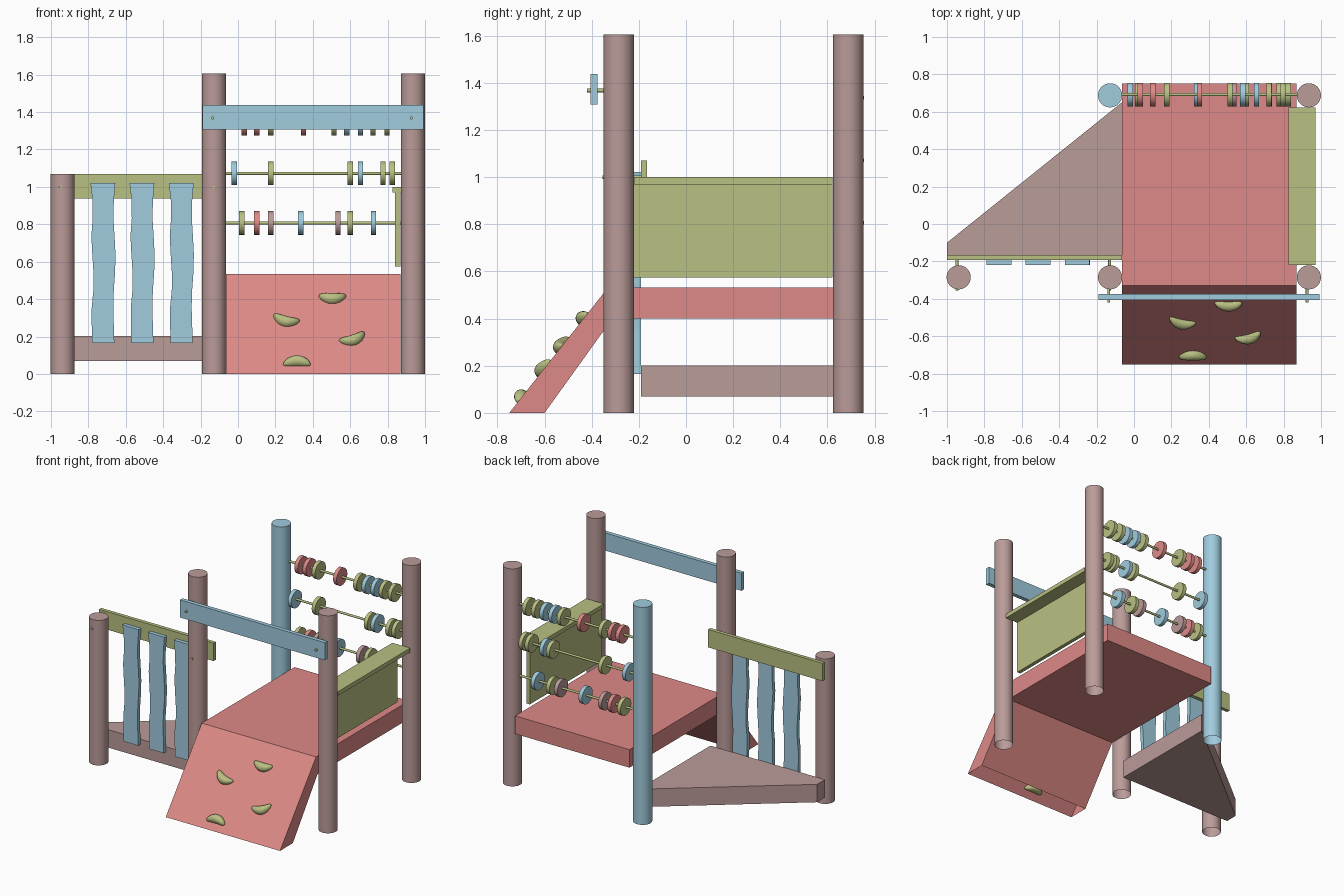
import bpy, bmesh, math
from mathutils import Matrix, Vector

if "Cube" in bpy.data.objects:
    bpy.data.objects.remove(bpy.data.objects["Cube"])


def colour(name, rgb):
    m = bpy.data.materials.new(name)
    lin = [c / 12.92 if c <= 0.04045 else ((c + 0.055) / 1.055) ** 2.4 for c in rgb]
    m.diffuse_color = (*lin, 1)
    m.use_nodes = True
    m.node_tree.nodes["Principled BSDF"].inputs["Base Color"].default_value = m.diffuse_color
    return m


RED = colour("coral red", (0.87, 0.54, 0.53))
MAUVE = colour("dusty mauve", (0.73, 0.61, 0.60))
OLIVE = colour("olive green", (0.73, 0.755, 0.51))
BLUE = colour("pale blue", (0.63, 0.80, 0.87))


def finish(bm, name, mat, smooth=False):
    bmesh.ops.recalc_face_normals(bm, faces=bm.faces)
    me = bpy.data.meshes.new(name)
    bm.to_mesh(me)
    bm.free()
    me.materials.append(mat)
    ob = bpy.data.objects.new(name, me)
    bpy.context.collection.objects.link(ob)
    if smooth:
        bpy.ops.object.select_all(action='DESELECT')
        ob.select_set(True)
        bpy.context.view_layer.objects.active = ob
        bpy.ops.object.shade_smooth_by_angle(angle=math.radians(40))
    return ob


def box(name, lo, hi, mat):
    bm = bmesh.new()
    bmesh.ops.create_cube(bm, size=1)
    for v in bm.verts:
        v.co = [(a + b) / 2 + c * (b - a) for a, b, c in zip(lo, hi, v.co)]
    return finish(bm, name, mat)


def rod(name, p, q, r, mat, sides=32, open_bottom=False):
    p, q = Vector(p), Vector(q)
    bm = bmesh.new()
    bmesh.ops.create_cone(bm, cap_ends=True, segments=sides, radius1=r, radius2=r,
                          depth=(q - p).length)
    if open_bottom:
        low = [f for f in bm.faces if len(f.verts) > 4 and f.calc_center_median().z < 0]
        bmesh.ops.delete(bm, geom=low, context='FACES_ONLY')
    turn = (q - p).to_track_quat('Z', 'Y').to_matrix().to_4x4()
    bmesh.ops.transform(bm, matrix=Matrix.Translation((p + q) / 2) @ turn, verts=bm.verts)
    return finish(bm, name, mat, True)


def prism(name, pts, offset, mat):
    """Extrude a flat outline of 3D points along offset."""
    bm = bmesh.new()
    f = bm.faces.new([bm.verts.new(p) for p in pts])
    ext = bmesh.ops.extrude_face_region(bm, geom=[f], use_keep_orig=True)
    vs = [g for g in ext['geom'] if isinstance(g, bmesh.types.BMVert)]
    bmesh.ops.translate(bm, vec=offset, verts=vs)
    return finish(bm, name, mat)


# Posts
YF, YB, XL, XM, XR = -0.285, 0.688, -0.9375, -0.128, 0.935
for name, x, y, h, mat in (("short_post", XL, YF, 1.07, MAUVE),
                           ("front_left_post", XM, YF, 1.605, MAUVE),
                           ("front_right_post", XR, YF, 1.605, MAUVE),
                           ("back_right_post", XR, YB, 1.605, MAUVE),
                           ("back_left_post", XM, YB, 1.605, BLUE)):
    rod(name, (x, y, 0), (x, y, h), 0.0645, mat, open_bottom=True)

# Main deck and low triangular step
box("deck", (-0.065, -0.33, 0.40), (0.868, 0.752, 0.533), RED)
prism("corner_step", [(-1, -0.1, 0.07), (-1, -0.192, 0.07), (-0.065, -0.192, 0.07),
                      (-0.065, 0.65, 0.07)], (0, 0, 0.132), MAUVE)

# Climbing ramp, open at its foot
ramp = prism("climbing_ramp", [(-0.065, -0.75, 0.0), (-0.065, -0.6, 0.0),
                               (-0.065, -0.305, 0.41), (-0.065, -0.33, 0.533)],
             (0.933, 0, 0), RED)
bm = bmesh.new()
bm.from_mesh(ramp.data)
foot = [f for f in bm.faces if f.calc_center_median().z < 0.01]
bmesh.ops.delete(bm, geom=foot, context='FACES_ONLY')
bm.to_mesh(ramp.data)
bm.free()

# Bean-shaped climbing holds lying on the ramp
slope = math.atan2(0.533, 0.42)
for i, (x, z, tilt, bend) in enumerate(((0.505, 0.405, 0, 4), (0.255, 0.285, -18, 5),
                                        (0.615, 0.185, 22, 5), (0.315, 0.062, 0, -4))):
    bm = bmesh.new()
    bmesh.ops.create_uvsphere(bm, u_segments=20, v_segments=12, radius=1)
    for v in bm.verts:
        sx, sy, sz = v.co
        px = sx * 0.074
        v.co = (px, sy * 0.031 + bend * (px * px - 0.0018), sz * 0.034)
    y = -0.75 + z * 0.42 / 0.533
    mx = (Matrix.Translation((x, y, z)) @ Matrix.Rotation(slope, 4, 'X')
          @ Matrix.Rotation(math.radians(tilt), 4, 'Z'))
    bmesh.ops.transform(bm, matrix=mx, verts=bm.verts)
    finish(bm, f"climbing_hold_{i + 1}", OLIVE, True)

# Front crossbar with bolts
box("front_crossbar", (-0.19, -0.405, 1.308), (0.992, -0.375, 1.438), BLUE)
for i, x in enumerate((-0.135, 0.926)):
    rod(f"crossbar_bolt_{i + 1}", (x, -0.42, 1.368), (x, -0.3, 1.368), 0.008, OLIVE, 12)

# Counter panel on the right side
box("counter_panel", (0.84, -0.22, 0.575), (0.868, 0.622, 0.97), OLIVE)
box("counter_top", (0.825, -0.22, 0.97), (0.97, 0.622, 1.0), OLIVE)

# Left fence: rail, bolts and wavy slats
box("fence_rail", (-1.0, -0.192, 0.938), (-0.065, -0.165, 1.07), OLIVE)
for i, x in enumerate((-0.947, -0.13)):
    rod(f"fence_bolt_{i + 1}", (x, -0.355, 1.0), (x, -0.18, 1.0), 0.008, OLIVE, 12)
wave = [(-0.057, 0.061), (-0.06, 0.058), (-0.06, 0.055), (-0.051, 0.058), (-0.051, 0.065),
        (-0.057, 0.067), (-0.062, 0.062), (-0.055, 0.056), (-0.056, 0.058), (-0.067, 0.066)]
for i, x in enumerate((-0.722, -0.513, -0.303)):
    zs = [0.165 + 0.857 * k / (len(wave) - 1) for k in range(len(wave))]
    right = [(x + w[1], -0.192, z) for w, z in zip(wave, zs)]
    left = [(x + w[0], -0.192, z) for w, z in zip(wave, zs)]
    prism(f"fence_slat_{i + 1}", right + left[::-1], (0, -0.028, 0), BLUE)

# Counting frame: three rods with coloured beads
rows = {
    0.807: ((0.02, OLIVE), (0.1, RED), (0.175, MAUVE), (0.335, BLUE), (0.535, MAUVE),
            (0.6, OLIVE), (0.725, BLUE)),
    1.072: ((-0.02, BLUE), (0.175, OLIVE), (0.6, OLIVE), (0.655, BLUE), (0.775, OLIVE),
            (0.825, OLIVE)),
    1.337: ((0.033, RED), (0.1, RED), (0.175, OLIVE), (0.35, RED), (0.513, OLIVE),
            (0.582, BLUE), (0.655, BLUE), (0.722, OLIVE), (0.796, OLIVE)),
}
for r, (z, beads) in enumerate(rows.items()):
    rod(f"bead_rod_{r + 1}", (-0.09, YB + 0.004, z), (0.9, YB + 0.004, z), 0.008, OLIVE, 12)
    for b, (x, mat) in enumerate(beads):
        rod(f"bead_{r + 1}_{b + 1}", (x - 0.014, YB + 0.004, z), (x + 0.014, YB + 0.004, z),
            0.063, mat, 28)
